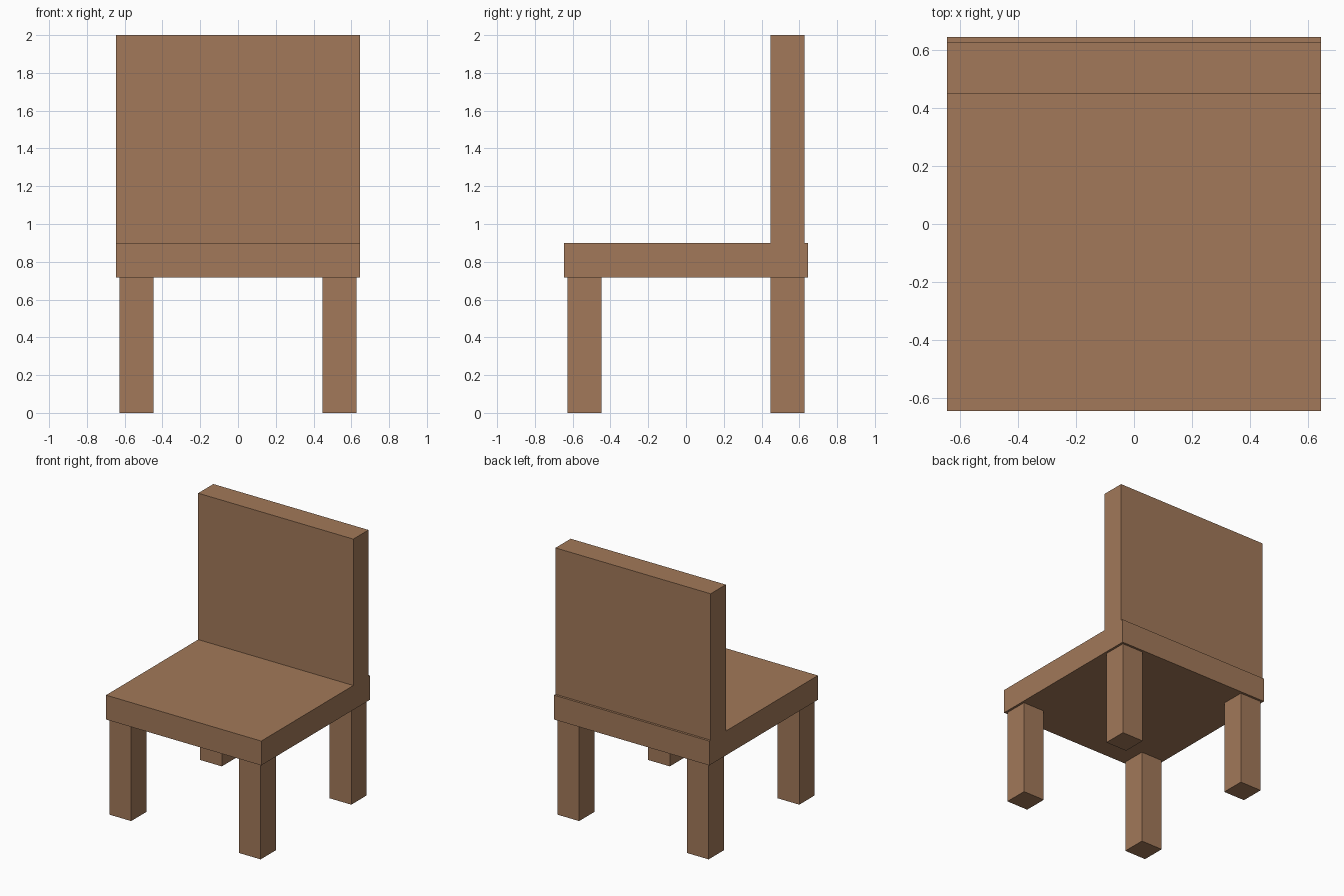
import bpy
import bmesh
from mathutils import Vector

if "Cube" in bpy.data.objects:
    bpy.data.objects.remove(bpy.data.objects["Cube"])

wood = bpy.data.materials.new("brown_wood")
wood.diffuse_color = (0.36, 0.19, 0.10, 1.0)
wood.use_nodes = True
wood.node_tree.nodes["Principled BSDF"].inputs["Base Color"].default_value = wood.diffuse_color


def box(name, low, high):
    """Add a flat-faced box spanning two opposite corners."""
    low, high = Vector(low), Vector(high)
    size, centre = high - low, (low + high) / 2
    bm = bmesh.new()
    bmesh.ops.create_cube(bm, size=1)
    bmesh.ops.scale(bm, vec=size, verts=bm.verts)
    mesh = bpy.data.meshes.new(name)
    bm.to_mesh(mesh)
    bm.free()
    mesh.materials.append(wood)
    obj = bpy.data.objects.new(name, mesh)
    obj.location = centre
    bpy.context.collection.objects.link(obj)
    return obj


HALF = 0.645                # half width of the square seat
SEAT_LOW, SEAT_TOP = 0.717, 0.90
INNER, OUTER = 0.448, 0.628  # leg and backrest thickness range

# Seat slab
box("seat", (-HALF, -HALF, SEAT_LOW), (HALF, HALF, SEAT_TOP))

# Backrest panel, set slightly in from the rear edge of the seat
box("backrest", (-HALF, INNER, SEAT_TOP), (HALF, OUTER, 2.0))

# Four square legs
mid, half_leg = (INNER + OUTER) / 2, (OUTER - INNER) / 2
for end, sy in (("front", -1), ("back", 1)):
    for side, sx in (("left", -1), ("right", 1)):
        x, y = sx * mid, sy * mid
        box(f"{end}_{side}_leg",
            (x - half_leg, y - half_leg, 0),
            (x + half_leg, y + half_leg, SEAT_LOW))
